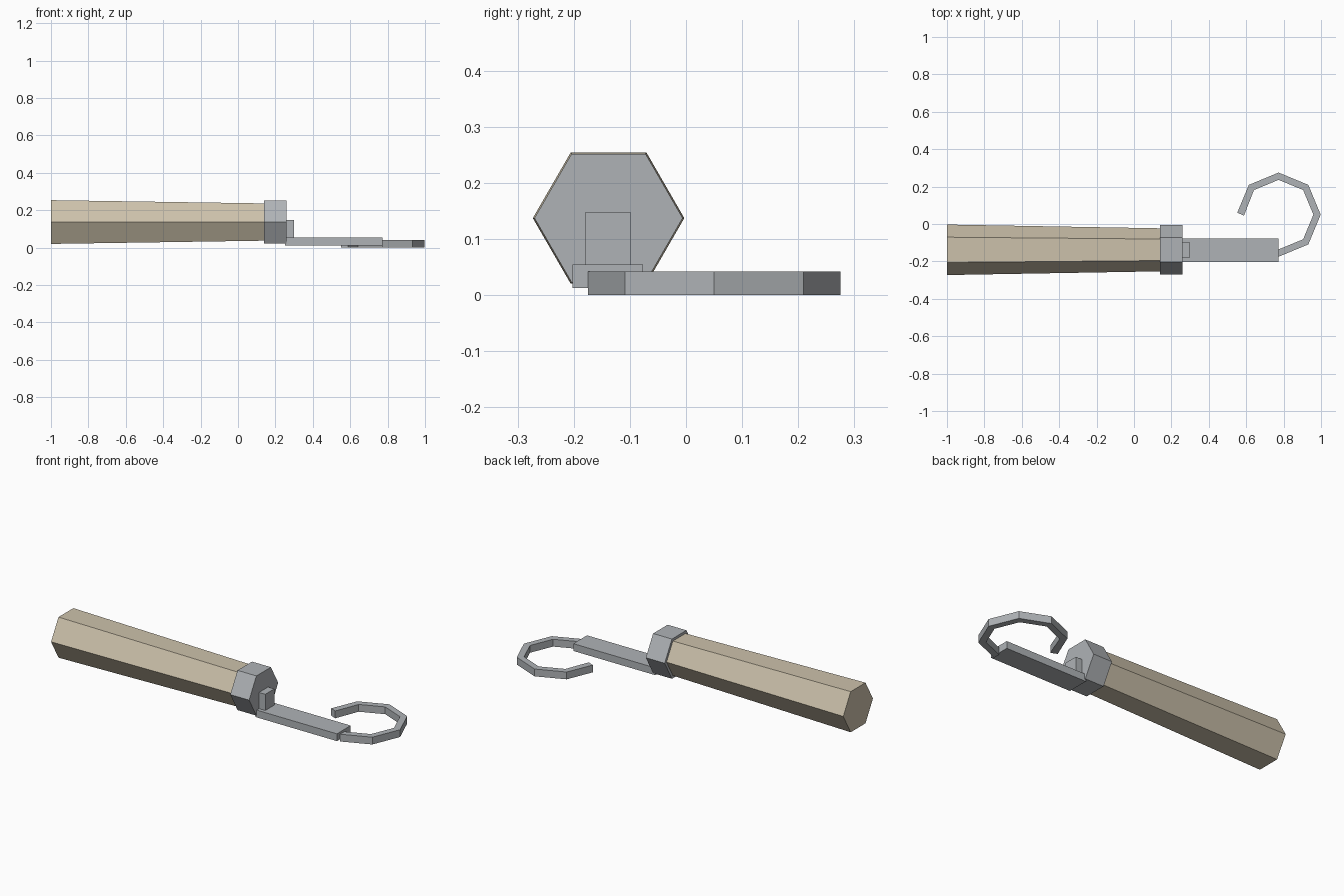
import bpy, bmesh
from math import cos, sin, radians

default = bpy.data.objects.get("Cube")
if default:
    bpy.data.objects.remove(default, do_unlink=True)


def material(name, rgb):
    mat = bpy.data.materials.new(name)
    mat.use_nodes = True
    mat.diffuse_color = (*rgb, 1)
    mat.node_tree.nodes["Principled BSDF"].inputs["Base Color"].default_value = (*rgb, 1)
    return mat


WOOD = material("pale_wood", (0.61, 0.54, 0.41))
STEEL = material("steel_grey", (0.43, 0.45, 0.47))

AXIS_Y, AXIS_Z = -0.138, 0.137


def loft(name, start, end, mat):
    """Closed solid between two matching loops of points."""
    bm = bmesh.new()
    a = [bm.verts.new(p) for p in start]
    b = [bm.verts.new(p) for p in end]
    bm.faces.new(a)
    bm.faces.new(b[::-1])
    for i in range(len(a)):
        j = (i + 1) % len(a)
        bm.faces.new((a[j], a[i], b[i], b[j]))
    bmesh.ops.recalc_face_normals(bm, faces=bm.faces)
    mesh = bpy.data.meshes.new(name)
    bm.to_mesh(mesh)
    bm.free()
    mesh.materials.append(mat)
    obj = bpy.data.objects.new(name, mesh)
    bpy.context.collection.objects.link(obj)
    return obj


def hexagon(x, r):
    return [(x, AXIS_Y + r * cos(radians(a)), AXIS_Z + r * sin(radians(a)))
            for a in range(0, 360, 60)]


def box(name, x, y, z, mat):
    rect = [(x[0], y[0]), (x[1], y[0]), (x[1], y[1]), (x[0], y[1])]
    return loft(name, [(*p, z[0]) for p in rect], [(*p, z[1]) for p in rect], mat)


# Tapered six-sided handle and its collar
loft("handle", hexagon(-1, 0.135), hexagon(0.14, 0.115), WOOD)
loft("collar", hexagon(0.14, 0.132), hexagon(0.26, 0.132), STEEL)

# Peg on the collar and flat shank
box("peg", (0.26, 0.3), (-0.18, -0.098), (0.05, 0.147), STEEL)
box("shank", (0.252, 0.772), (-0.202, -0.077), (0.012, 0.054), STEEL)

# Open hook: three quarters of an eight-sided ring
CX, CY = 0.773, 0.05


def ring_point(r, angle):
    return CX + r * cos(radians(angle)), CY + r * sin(radians(angle))


angles = range(-90, 181, 45)
outer = [ring_point(0.225, a) for a in angles]
inner = [ring_point(0.186, a) for a in angles]
outer[-1] = (0.552, 0.06)
inner[-1] = (0.588, 0.045)
outline = outer + inner[::-1]
hook = loft("hook", [(*p, 0) for p in outline], [(*p, 0.042) for p in outline], STEEL)
